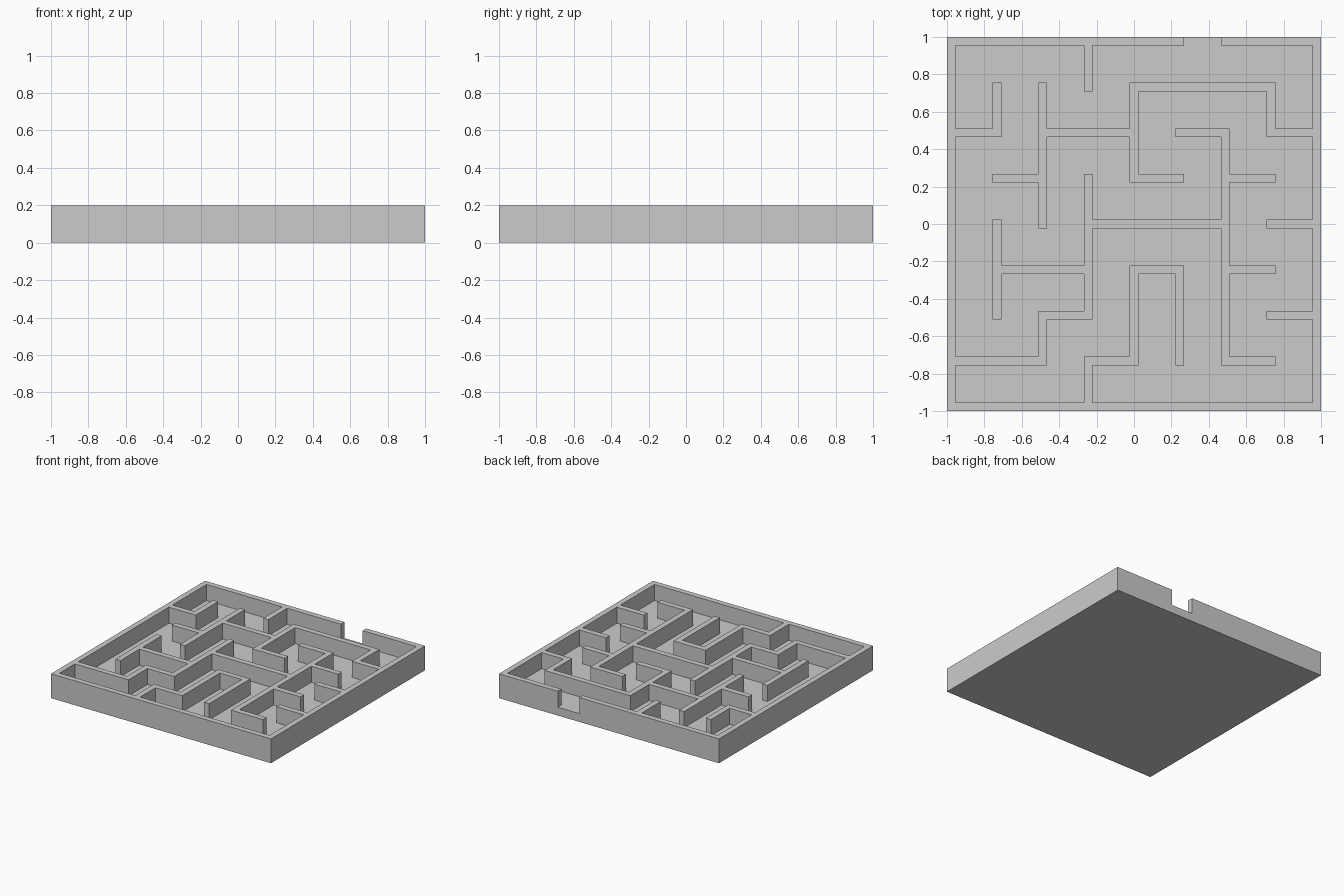
import bpy
import bmesh

SIZE, HEIGHT, FLOOR, THICK = 2.0, 0.2, 0.068, 0.046
HALF = 4                                   # wall lines run from -HALF to HALF
PITCH = (SIZE - THICK) / (2 * HALF)

# Wall paths on the grid of wall lines
PATHS = [
    [(1, 4), (-4, 4), (-4, -4), (4, -4), (4, 4), (2, 4)],      # outer wall with entrance
    [(-1, 4), (-1, 3)],
    [(-4, 2), (-3, 2), (-3, 3)],
    [(-2, 3), (-2, 0)],
    [(-2, 2), (0, 2)],
    [(1, 1), (0, 1), (0, 3), (3, 3), (3, 2), (4, 2)],
    [(-3, 1), (-2, 1)],
    [(1, 2), (2, 2), (2, -3), (3, -3)],
    [(2, 1), (3, 1)],
    [(2, -1), (3, -1)],
    [(-1, 0), (2, 0)],
    [(-1, 1), (-1, -2), (-2, -2), (-2, -3), (-4, -3)],
    [(-3, 0), (-3, -2)],
    [(-3, -1), (-1, -1)],
    [(-1, -4), (-1, -3), (0, -3), (0, -1), (1, -1), (1, -3)],
    [(3, 0), (4, 0)],
    [(3, -2), (4, -2)],
]

old = bpy.data.objects.get("Cube")
if old:
    bpy.data.objects.remove(old, do_unlink=True)

grey = bpy.data.materials.new("plain grey")
grey.use_nodes = True
colour = (0.6, 0.6, 0.6, 1.0)
grey.diffuse_color = colour
grey.node_tree.nodes["Principled BSDF"].inputs["Base Color"].default_value = colour

# Cells covered by walls: even indices are wall lines, odd ones the corridors
walls = set()
for path in PATHS:
    for (ax, ay), (bx, by) in zip(path, path[1:]):
        for i in range(2 * min(ax, bx), 2 * max(ax, bx) + 1):
            for j in range(2 * min(ay, by), 2 * max(ay, by) + 1):
                walls.add((i, j))

# Edge coordinates of the alternating thin and wide strips
edges = []
for k in range(-HALF, HALF + 1):
    edges += [k * PITCH - THICK / 2, k * PITCH + THICK / 2]
N = 2 * HALF
cells = [(i, j) for i in range(-N, N + 1) for j in range(-N, N + 1)]


def level(cell):
    if max(abs(cell[0]), abs(cell[1])) > N:
        return 0.0
    return HEIGHT if cell in walls else FLOOR


bm = bmesh.new()


def face(points):
    bm.faces.new([bm.verts.new(p) for p in points])


# Tops, undersides and every step between neighbouring levels
for i, j in cells:
    x0, x1 = edges[i + N], edges[i + N + 1]
    y0, y1 = edges[j + N], edges[j + N + 1]
    corners = [(x0, y0), (x1, y0), (x1, y1), (x0, y1)]
    top = level((i, j))
    face([(x, y, top) for x, y in corners])
    face([(x, y, 0) for x, y in reversed(corners)])
    for side, (dx, dy) in enumerate([(0, -1), (1, 0), (0, 1), (-1, 0)]):
        low = level((i + dx, j + dy))
        a, b = corners[side], corners[(side + 1) % 4]
        steps = [z for z in (0.0, FLOOR, HEIGHT) if low <= z <= top]
        for z0, z1 in zip(steps, steps[1:]):
            face([(*a, z0), (*b, z0), (*b, z1), (*a, z1)])

# Weld the pieces and merge flat areas into clean faces
bmesh.ops.remove_doubles(bm, verts=bm.verts, dist=0.0001)
bmesh.ops.dissolve_limit(bm, angle_limit=0.01, verts=bm.verts, edges=bm.edges)
bmesh.ops.triangulate(bm, faces=[f for f in bm.faces if len(f.verts) > 4])

mesh = bpy.data.meshes.new("maze")
bm.to_mesh(mesh)
bm.free()
mesh.materials.append(grey)
bpy.context.collection.objects.link(bpy.data.objects.new("maze", mesh))
